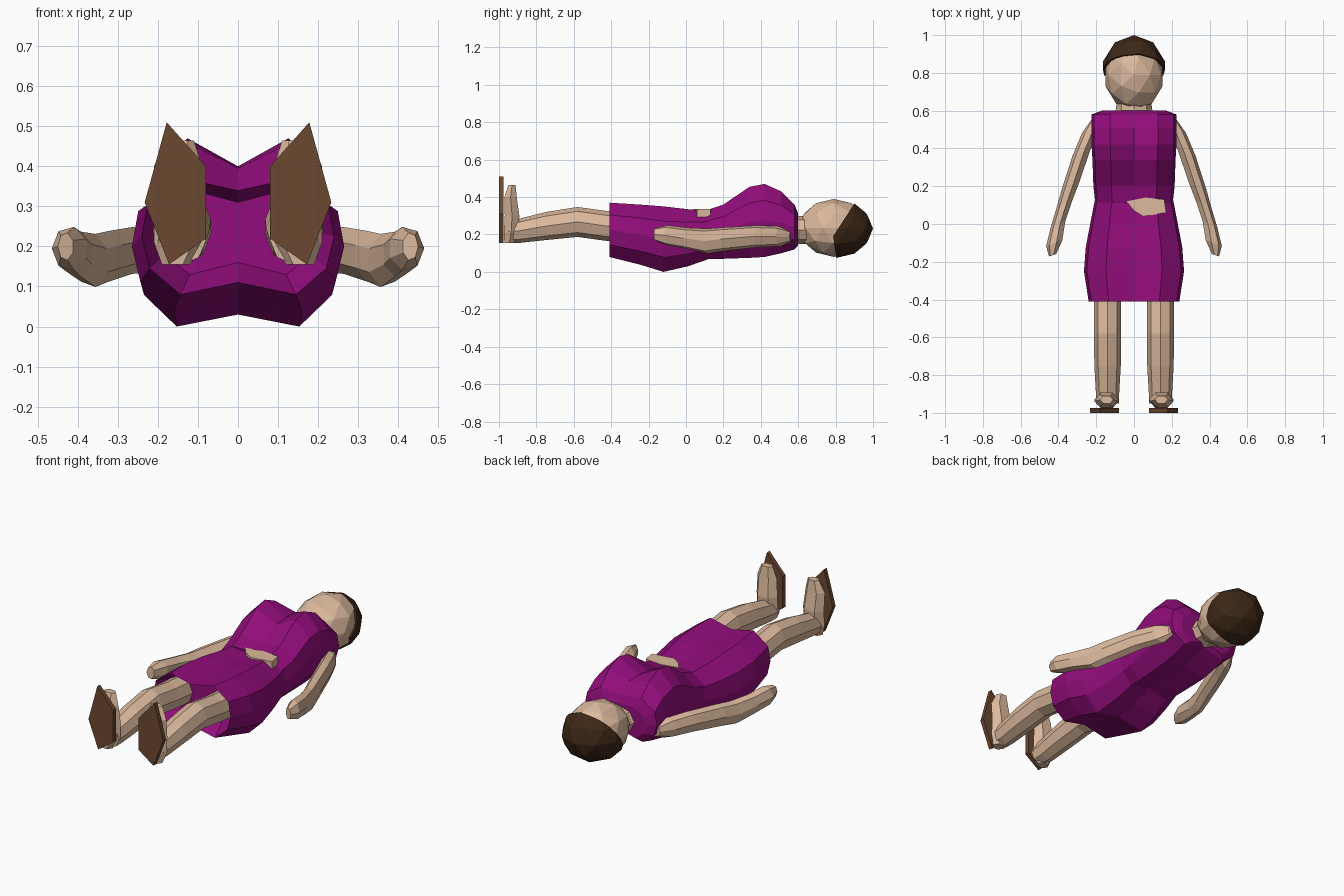
import bpy, bmesh
from math import cos, sin, pi
from mathutils import Vector

if "Cube" in bpy.data.objects:
    bpy.data.objects.remove(bpy.data.objects["Cube"])


def material(name, rgb):
    m = bpy.data.materials.new(name)
    m.diffuse_color = (*rgb, 1)
    m.use_nodes = True
    m.node_tree.nodes["Principled BSDF"].inputs["Base Color"].default_value = m.diffuse_color
    return m


SKIN = material("skin", (0.72, 0.49, 0.34))
DRESS = material("purple_cloth", (0.29, 0.004, 0.2))
HAIR = material("dark_hair", (0.045, 0.02, 0.008))
SOLE = material("brown_leather", (0.15, 0.065, 0.03))


def finish(name, bm, mat):
    bmesh.ops.recalc_face_normals(bm, faces=bm.faces)
    me = bpy.data.meshes.new(name)
    bm.to_mesh(me)
    bm.free()
    me.materials.append(mat)
    ob = bpy.data.objects.new(name, me)
    bpy.context.collection.objects.link(ob)
    return ob


def loft(name, rings, mat):
    bm = bmesh.new()
    vs = [[bm.verts.new(p) for p in r] for r in rings]
    n = len(vs[0])
    for a, b in zip(vs, vs[1:]):
        for i in range(n):
            j = (i + 1) % n
            bm.faces.new((a[i], a[j], b[j], b[i]))
    bm.faces.new(vs[0])
    bm.faces.new(vs[-1])
    return finish(name, bm, mat)


def oval(c, u, v, n=7):
    """Ring of n points around c with half axes u and v."""
    c, u, v = Vector(c), Vector(u), Vector(v)
    return [c + u * cos(2 * pi * i / n) + v * sin(2 * pi * i / n) for i in range(n)]


def body_ring(y, w, low, high, dip):
    """Twelve-sided dress section with a front dip between two peaks."""
    zc, h = (low + high) / 2, (high - low) / 2
    half = [(0.56, 1), (0.94, 0.55), (1, 0), (0.92, -0.55), (0.6, -1)]
    right = [(w * x, y, zc + h * z) for x, z in half]
    left = [(-x, yy, z) for x, yy, z in reversed(right)]
    return [(0, y, high - dip)] + right + [(0, y, low + 0.03)] + left


# dress: bodice and skirt with a recessed hem
loft("bodice", [body_ring(*s) for s in (
    (0.60, 0.17, 0.14, 0.31, 0.0), (0.58, 0.225, 0.12, 0.36, 0.01),
    (0.51, 0.225, 0.10, 0.43, 0.03), (0.42, 0.225, 0.08, 0.47, 0.07),
    (0.34, 0.22, 0.075, 0.455, 0.06), (0.20, 0.215, 0.07, 0.36, 0.02),
    (0.11, 0.205, 0.07, 0.33, 0.0))], DRESS)
loft("skirt", [body_ring(*s) for s in (
    (0.14, 0.205, 0.075, 0.325, 0.01), (0.01, 0.23, 0.03, 0.335, 0.01),
    (-0.12, 0.255, 0.0, 0.35, 0.01), (-0.25, 0.265, 0.04, 0.36, 0.02),
    (-0.41, 0.24, 0.08, 0.37, 0.03), (-0.31, 0.20, 0.13, 0.34, 0.03))], DRESS)

# bare patch at the waist
patch = [(-0.04, 0.12), (0.06, 0.14), (0.16, 0.13), (0.17, 0.06), (0.05, 0.04), (0.0, 0.07)]
loft("waist", [[(x, y, z) for x, y in patch] for z in (0.26, 0.337)], SKIN)

# neck
loft("neck", [oval((0, y, 0.225), (w, 0, 0), (0, 0, 0.075), 8)
              for y, w in ((0.55, 0.12), (0.61, 0.095), (0.68, 0.09))], SKIN)


def ball(center, scale):
    bm = bmesh.new()
    bmesh.ops.create_icosphere(bm, subdivisions=2, radius=1)
    for v in bm.verts:
        v.co = Vector(center) + v.co * Vector(scale)
    return bm


# head, and hair as a cut shell around its back
finish("head", ball((0, 0.79, 0.235), (0.16, 0.19, 0.155)), SKIN)
hair = ball((0, 0.80, 0.232), (0.172, 0.20, 0.158))
for point, normal in (((0, 0.91, 0.38), (0, 0.2, -0.13)), ((0, 0.785, 0.2), (0, 1, 0.15))):
    bmesh.ops.bisect_plane(hair, geom=hair.verts[:] + hair.edges[:] + hair.faces[:],
                           plane_co=point, plane_no=normal, clear_inner=True)
    bmesh.ops.holes_fill(hair, edges=[e for e in hair.edges if e.is_boundary])
finish("hair", hair, HAIR)

for s, side in ((-1, "left"), (1, "right")):
    # arm with tapered hand: x, y, z, half width, half height
    arm = ((0.205, 0.56, 0.19, 0.02, 0.03), (0.225, 0.50, 0.19, 0.05, 0.055),
           (0.275, 0.38, 0.19, 0.05, 0.06), (0.335, 0.20, 0.175, 0.048, 0.065),
           (0.365, 0.11, 0.165, 0.042, 0.068), (0.40, 0.0, 0.18, 0.04, 0.058),
           (0.42, -0.10, 0.195, 0.045, 0.055), (0.43, -0.165, 0.20, 0.02, 0.035))
    loft(side + "_arm", [oval((s * x, y, z), (s * w, -w * 0.35, 0), (0, 0, h))
                         for x, y, z, w, h in arm], SKIN)
    # leg: y, z, half width, half height
    leg = ((-0.22, 0.23, 0.075, 0.08), (-0.42, 0.245, 0.072, 0.08),
           (-0.58, 0.267, 0.072, 0.08), (-0.75, 0.245, 0.07, 0.075),
           (-0.89, 0.22, 0.062, 0.065), (-0.95, 0.215, 0.06, 0.06))
    loft(side + "_leg", [oval((s * 0.14, y, z), (s * w, 0, 0), (0, 0, h), 8)
                         for y, z, w, h in leg], SKIN)
    # foot pointing up: z, x, y, half width, half depth
    foot = ((0.155, 0.155, -0.945, 0.035, 0.03), (0.21, 0.145, -0.935, 0.065, 0.045),
            (0.30, 0.145, -0.93, 0.065, 0.045), (0.40, 0.15, -0.938, 0.06, 0.038),
            (0.465, 0.145, -0.93, 0.035, 0.022))
    loft(side + "_foot", [oval((s * x, y, z), (s * w, 0, 0), (0, d, 0), 6)
                          for z, x, y, w, d in foot], SKIN)
    # flat shoe sole
    sole = [(0.178, 0.51), (0.233, 0.31), (0.172, 0.155), (0.08, 0.22), (0.08, 0.40)]
    loft(side + "_sole", [[(s * x, y, z) for x, z in sole] for y in (-1.0, -0.975)], SOLE)
